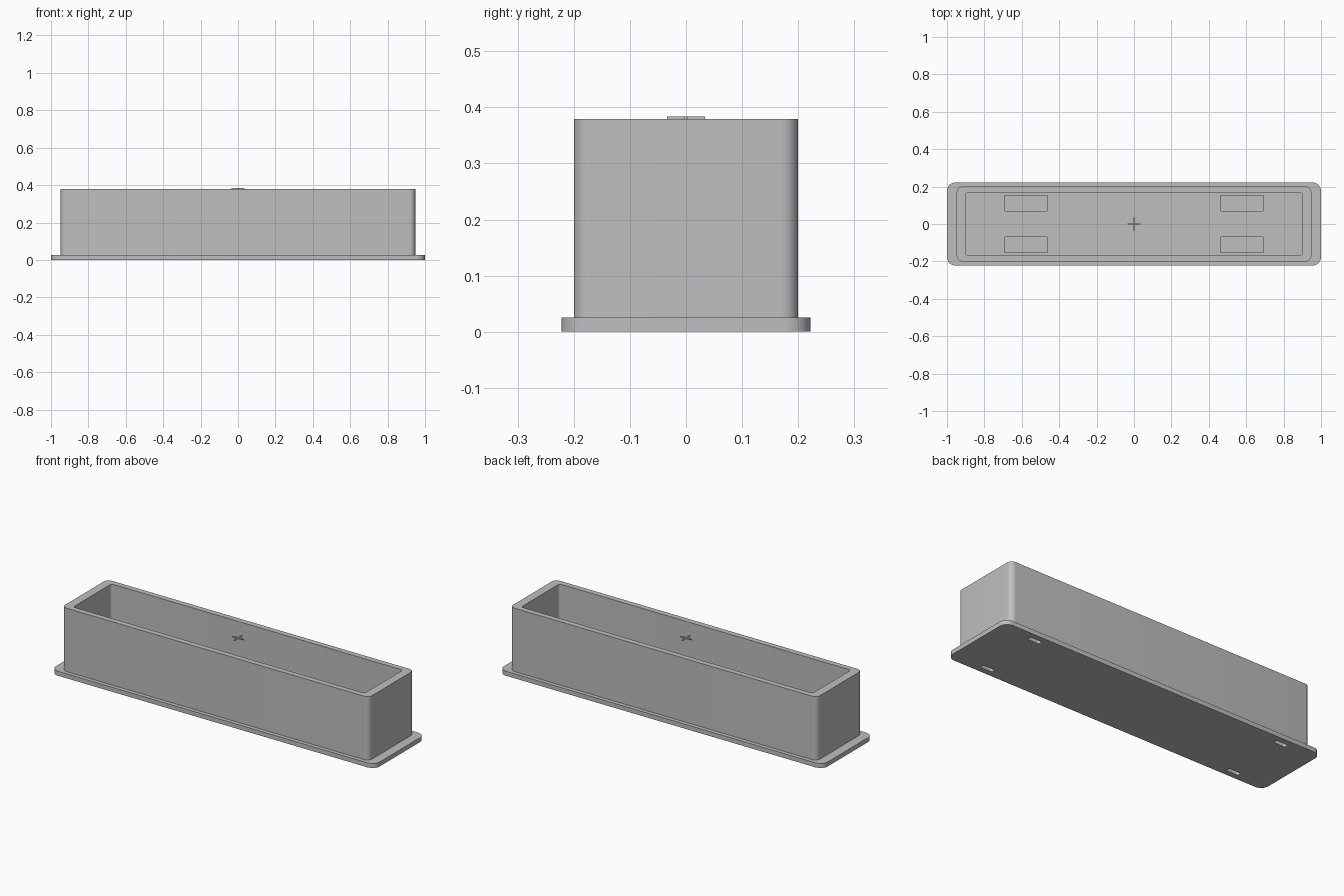
import bpy, bmesh, math

cube = bpy.data.objects.get("Cube")
if cube:
    bpy.data.objects.remove(cube, do_unlink=True)

grey = bpy.data.materials.new("plain grey")
grey.use_nodes = True
grey.diffuse_color = (0.52, 0.52, 0.52, 1)
grey.node_tree.nodes["Principled BSDF"].inputs["Base Color"].default_value = (0.52, 0.52, 0.52, 1)


def outline(hx, hy, radii, cx=0, cy=0, steps=8):
    """Rectangle with one radius per corner: ++, -+, --, +-."""
    pts = []
    for i, (sx, sy) in enumerate(((1, 1), (-1, 1), (-1, -1), (1, -1))):
        r = radii[i]
        n = steps if r else 0
        for k in range(n + 1):
            a = math.radians(90 * (i + (k / n if n else 0)))
            pts.append((cx + sx * (hx - r) + r * math.cos(a),
                        cy + sy * (hy - r) + r * math.sin(a)))
    return pts


def make_object(name, bm):
    bmesh.ops.recalc_face_normals(bm, faces=bm.faces[:])
    mesh = bpy.data.meshes.new(name)
    bm.to_mesh(mesh)
    bm.free()
    mesh.materials.append(grey)
    obj = bpy.data.objects.new(name, mesh)
    bpy.context.collection.objects.link(obj)
    return obj


def prism(name, pts, z0, z1):
    bm = bmesh.new()
    face = bm.faces.new([bm.verts.new((x, y, z0)) for x, y in pts])
    ext = bmesh.ops.extrude_face_region(bm, geom=[face], use_keep_orig=True)
    for v in ext["geom"]:
        if isinstance(v, bmesh.types.BMVert):
            v.co.z = z1
    return make_object(name, bm)


def ring(name, outer, inner, z0, z1):
    """Open-ended wall between two outlines with equal point counts."""
    bm = bmesh.new()
    loops = [[bm.verts.new((x, y, z)) for x, y in pts]
             for pts, z in ((outer, z0), (outer, z1), (inner, z1), (inner, z0))]
    n = len(outer)
    for a, b in zip(loops, loops[1:] + loops[:1]):
        for i in range(n):
            j = (i + 1) % n
            bm.faces.new((a[i], a[j], b[j], b[i]))
    return make_object(name, bm)


def activate(obj):
    bpy.ops.object.select_all(action='DESELECT')
    obj.select_set(True)
    bpy.context.view_layer.objects.active = obj


def cut(target, cutter):
    cutter.hide_render = True
    mod = target.modifiers.new("cut", 'BOOLEAN')
    mod.operation = 'DIFFERENCE'
    mod.solver = 'EXACT'
    mod.object = cutter
    activate(target)
    bpy.ops.object.modifier_apply(modifier=mod.name)
    bpy.data.objects.remove(cutter, do_unlink=True)


# Flanged base plate, which also forms the floor of the box
PLATE_TOP, RIM = 0.025, 0.379
base = prism("base_plate", outline(1.0, 0.222, [0.045] * 4), 0, PLATE_TOP)

# Floor recesses and underside slots, four of each
for sx in (-1, 1):
    for sy in (-1, 1):
        r = 0.012
        radii = (0, 0, r, r) if sy > 0 else (r, r, 0, 0)
        cut(base, prism("recess_cutter",
                        outline(0.115, 0.043, radii, sx * 0.577, sy * 0.11), 0.013, 0.05))
        cut(base, prism("slot_cutter",
                        outline(0.038, 0.012, [0.011] * 4, sx * 0.78, sy * 0.178), -0.02, 0.018))

# Tall rectangular wall, open at the top
wall = ring("box_wall", outline(0.948, 0.2, [0.03] * 4),
            outline(0.9, 0.169, [0.015] * 4), PLATE_TOP, RIM)

# Small centre mark level with the rim
A, T = 0.034, 0.004
cross = prism("centre_cross",
              [(A, -T), (A, T), (T, T), (T, A), (-T, A), (-T, T),
               (-A, T), (-A, -T), (-T, -T), (-T, -A), (T, -A), (T, -T)],
              RIM, RIM + 0.005)

for obj in (base, wall, cross):
    activate(obj)
    bpy.ops.object.shade_smooth_by_angle(angle=math.radians(30))
